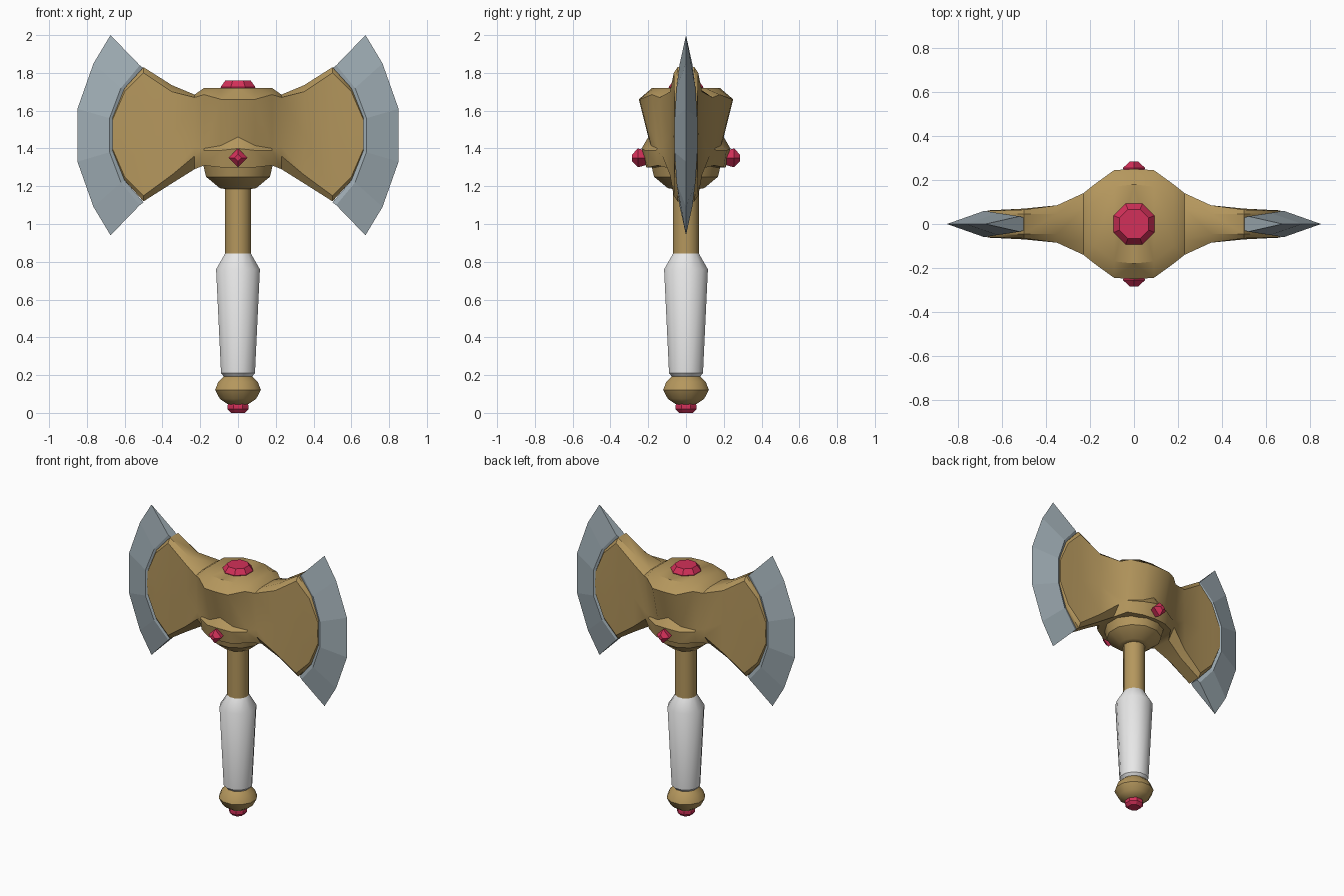
import bpy, bmesh, math
from mathutils import Matrix

cube = bpy.data.objects.get("Cube")
if cube:
    bpy.data.objects.remove(cube, do_unlink=True)


def material(name, rgb, metallic=0.0):
    m = bpy.data.materials.new(name)
    m.use_nodes = True
    m.diffuse_color = (*rgb, 1)
    m.node_tree.nodes["Principled BSDF"].inputs["Base Color"].default_value = (*rgb, 1)
    return m


GOLD = material("gold", (0.46, 0.31, 0.11))
STEEL = material("steel", (0.35, 0.42, 0.46))
WHITE = material("white_wrap", (0.80, 0.80, 0.80))
RED = material("red_gem", (0.65, 0.03, 0.10))


def loft(name, rings, mat, cap_start=True, cap_end=True, smooth=None, mirror=False, matrix=None):
    """Skin a list of closed rings that share one point count."""
    bm = bmesh.new()
    loops = [[bm.verts.new(p) for p in ring] for ring in rings]
    n = len(loops[0])
    for a, b in zip(loops, loops[1:]):
        for i in range(n):
            j = (i + 1) % n
            bm.faces.new((a[i], a[j], b[j], b[i]))
    if cap_start:
        bm.faces.new(loops[0])
    if cap_end:
        bm.faces.new(loops[-1])
    if matrix:
        bm.transform(matrix)
    bmesh.ops.recalc_face_normals(bm, faces=bm.faces)
    if mirror and not cap_start:
        # open half: make sure the normals face away from the centre
        end = max(bm.faces, key=lambda f: f.calc_center_median().x)
        if end.normal.x < 0:
            bmesh.ops.reverse_faces(bm, faces=bm.faces)
    mesh = bpy.data.meshes.new(name)
    bm.to_mesh(mesh)
    bm.free()
    mesh.materials.append(mat)
    obj = bpy.data.objects.new(name, mesh)
    bpy.context.collection.objects.link(obj)
    if smooth:
        bpy.ops.object.select_all(action='DESELECT')
        obj.select_set(True)
        bpy.context.view_layer.objects.active = obj
        bpy.ops.object.shade_smooth_by_angle(angle=math.radians(smooth))
    if mirror:
        obj.modifiers.new("Mirror", 'MIRROR').use_axis[0] = True
    return obj


def lathe(name, profile, mat, sides, smooth=None, matrix=None, turn=0.5):
    """Turn (radius, height) pairs around z."""
    angles = [math.tau * (i + turn) / sides for i in range(sides)]
    rings = [[(r * math.cos(a), r * math.sin(a), z) for a in angles] for r, z in profile]
    return loft(name, rings, mat, smooth=smooth, matrix=matrix)


# Handle, from the pommel up
lathe("pommel_gem", [(0.04, 0), (0.06, 0.02), (0.06, 0.04), (0.05, 0.06)], RED, 8)
lathe("pommel", [(0.055, 0.045), (0.10, 0.075), (0.125, 0.122), (0.108, 0.165), (0.075, 0.195)],
      GOLD, 12, 35)
lathe("grip", [(0.075, 0.19), (0.093, 0.21), (0.12, 0.76), (0.07, 0.845)], WHITE, 12, 35)
lathe("shaft", [(0.07, 0.82), (0.07, 1.22)], GOLD, 12, 35)
lathe("head_collar", [(0.07, 1.185), (0.10, 1.19), (0.175, 1.25), (0.19, 1.31)], GOLD, 12, 35)

# Head: half sections from the centre out to the wing tip.
# Each is x, then (y, z) for top, rim, waist, ledge and bottom.
sections = [
    (0.00, (0.18, 1.72), (0.25, 1.66), (0.20, 1.46), (0.235, 1.40), (0.21, 1.30)),
    (0.09, (0.17, 1.72), (0.245, 1.66), (0.185, 1.415), (0.215, 1.39), (0.20, 1.30)),
    (0.18, (0.10, 1.72), (0.18, 1.685), (0.15, 1.40), (0.16, 1.39), (0.15, 1.31)),
    (0.23, (0.07, 1.685), (0.14, 1.67), (0.125, 1.41), (0.125, 1.36), (0.07, 1.29)),
    (0.35, (0.045, 1.735), (0.085, 1.70), (0.085, 1.47), (0.085, 1.26), (0.045, 1.215)),
    (0.50, (0.045, 1.83), (0.065, 1.80), (0.07, 1.47), (0.065, 1.15), (0.045, 1.12)),
    (0.60, (0.05, 1.72), (0.062, 1.70), (0.065, 1.47), (0.062, 1.25), (0.05, 1.23)),
    (0.665, (0.052, 1.56), (0.06, 1.55), (0.062, 1.47), (0.06, 1.40), (0.052, 1.39)),
]
rings = [[(x, -y, z) for y, z in pts] + [(x, y, z) for y, z in reversed(pts)]
         for x, *pts in sections]
loft("axe_head", rings, GOLD, cap_start=False, smooth=35, mirror=True)

# Blades: cutting edge, ridge beside the wing, and a root inside it
edge = [(0.675, 2.0), (0.765, 1.85), (0.85, 1.61), (0.85, 1.33), (0.765, 1.09), (0.675, 0.94)]
ridge = [(0.52, 1.84), (0.62, 1.72), (0.68, 1.56), (0.68, 1.38), (0.62, 1.22), (0.52, 1.10)]
thick = [0.035, 0.05, 0.06, 0.06, 0.05, 0.035]
rings = []
for (ex, ez), (rx, rz), t in zip(edge, ridge, thick):
    root_z = 1.47 + (rz - 1.47) * 0.96
    rings.append([(ex, 0, ez), (rx, t, rz), (rx - 0.02, t * 0.8, root_z),
                  (rx - 0.02, -t * 0.8, root_z), (rx, -t, rz)])
loft("blade", rings, STEEL, mirror=True)

# Gems on the top, front and back of the head
lathe("top_gem", [(0.09, 1.70), (0.10, 1.725), (0.072, 1.76)], RED, 8)
for name, side in (("front_gem", 1), ("back_gem", -1)):
    place = Matrix.Translation((0, 0, 1.35)) @ Matrix.Rotation(side * math.pi / 2, 4, 'X')
    lathe(name, [(0.035, 0.20), (0.05, 0.255), (0.018, 0.285)], RED, 4, matrix=place, turn=0)
